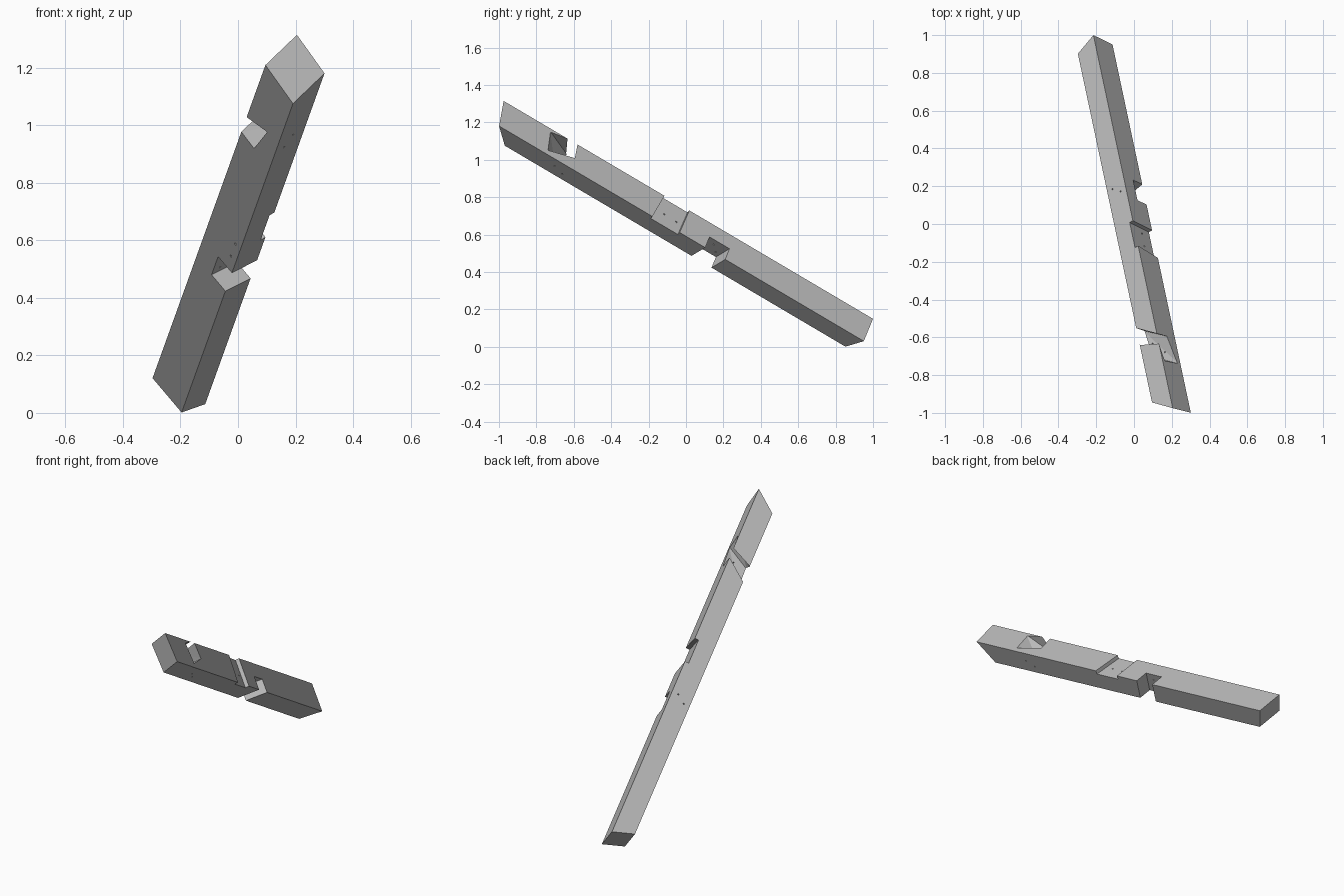
import bpy
import bmesh
from mathutils import Vector

cube = bpy.data.objects.get("Cube")
if cube:
    bpy.data.objects.remove(cube, do_unlink=True)

# Timber axes: along the length, across the width, down the depth
ORIGIN = Vector((0.205, -0.975, 1.315))
ALONG = Vector((-0.42, 1.975, -1.165)).normalized()
ACROSS = Vector((-0.766, -0.441, -0.467))
ACROSS = (ACROSS - ALONG * ACROSS.dot(ALONG)).normalized()
DOWN = ACROSS.cross(ALONG).normalized()
if DOWN.z > 0:
    DOWN = -DOWN
WIDTH, DEPTH = 0.12, 0.164

wood = bpy.data.materials.new("light grey")
wood.use_nodes = True
grey = (0.5, 0.5, 0.5, 1)
wood.diffuse_color = grey
wood.node_tree.nodes["Principled BSDF"].inputs["Base Color"].default_value = grey


def place(s, v, w):
    return ORIGIN + ALONG * s + ACROSS * v + DOWN * w


def link(name, bm):
    bmesh.ops.recalc_face_normals(bm, faces=bm.faces)
    mesh = bpy.data.meshes.new(name)
    bm.to_mesh(mesh)
    bm.free()
    mesh.materials.append(wood)
    obj = bpy.data.objects.new(name, mesh)
    bpy.context.scene.collection.objects.link(obj)
    return obj


def solid(name, points):
    """Convex solid around points given in timber axes."""
    bm = bmesh.new()
    for p in points:
        bm.verts.new(place(*p))
    out = bmesh.ops.convex_hull(bm, input=bm.verts)
    spare = [g for g in out["geom_interior"] if isinstance(g, bmesh.types.BMVert)]
    bmesh.ops.delete(bm, geom=spare, context='VERTS')
    bmesh.ops.dissolve_limit(bm, angle_limit=0.002, verts=bm.verts, edges=bm.edges)
    return link(name, bm)


def drill(name, start, end, radius=0.004):
    a, b = place(*start), place(*end)
    axis = b - a
    bm = bmesh.new()
    bmesh.ops.create_cone(bm, cap_ends=True, segments=8, radius1=radius,
                          radius2=radius, depth=axis.length * 1.3)
    bm.transform(axis.to_track_quat('Z', 'Y').to_matrix().to_4x4())
    bmesh.ops.translate(bm, verts=bm.verts, vec=(a + b) / 2)
    return link(name, bm)


# Beam with skew-cut ends
corners = [(v, w) for v in (0, WIDTH) for w in (0, DEPTH)]
beam = solid("rafter_beam",
             [(0.817 * v + 0.177 * w, v, w) for v, w in corners] +
             [(2.331 - 0.45 * v, v, w) for v, w in corners])

# Half-depth lap notch on the underside
cutters = [solid("lower_notch_cutter",
                 [(s - 0.2 * v, v, w) for s in (1.33, 1.456)
                  for v in (-0.03, 0.15) for w in (0.086, 0.2)])]

# Shallow housing across one side
cutters.append(solid("side_housing_cutter",
                     [(s - k * w, v, w) for s, k in ((1.015, 0.11), (1.172, 0.02))
                      for v in (-0.03, 0.022) for w in (-0.03, 0.2)]))

# Skewed notch in the top, as matching (s, w) corners on the two sides
pairs = [((0.413, -0.002), (0.466, -0.002)),
         ((0.306, 0.02), (0.466, 0.001)),
         ((0.328, 0.136), (0.418, 0.102)),
         ((0.481, 0.09), (0.571, 0.073)),
         ((0.466, -0.002), (0.562, -0.002))]
skew = []
for p, q in pairs:
    for t in (-0.05, 1.05):
        skew.append((p[0] + (q[0] - p[0]) * t, WIDTH * t, p[1] + (q[1] - p[1]) * t))
cutters.append(solid("upper_notch_cutter", skew))

# Small peg holes through each joint
holes = [((1.412, 0.085, 0), (1.412, 0.085, 0.1)),
         ((1.375, 0.037, 0), (1.375, 0.037, 0.1)),
         ((1.055, 0.02, 0.092), (1.145, 0.12, 0.136)),
         ((1.133, 0.02, 0.095), (1.229, 0.12, 0.136)),
         ((0.487, 0.1, 0.09), (0.468, 0.079, 0.164)),
         ((0.418, 0.044, 0.09), (0.407, 0.054, 0.164))]
for a, b in holes:
    cutters.append(drill("peg_hole_cutter", a, b))

# Cut everything, keep the result and discard the cutters
for cutter in cutters:
    cutter.hide_render = True
    mod = beam.modifiers.new("cut", 'BOOLEAN')
    mod.operation = 'DIFFERENCE'
    mod.solver = 'EXACT'
    mod.object = cutter
bpy.context.view_layer.update()
graph = bpy.context.evaluated_depsgraph_get()
result = bpy.data.meshes.new_from_object(beam.evaluated_get(graph))
beam.modifiers.clear()
beam.data = result
for cutter in cutters:
    bpy.data.objects.remove(cutter, do_unlink=True)
